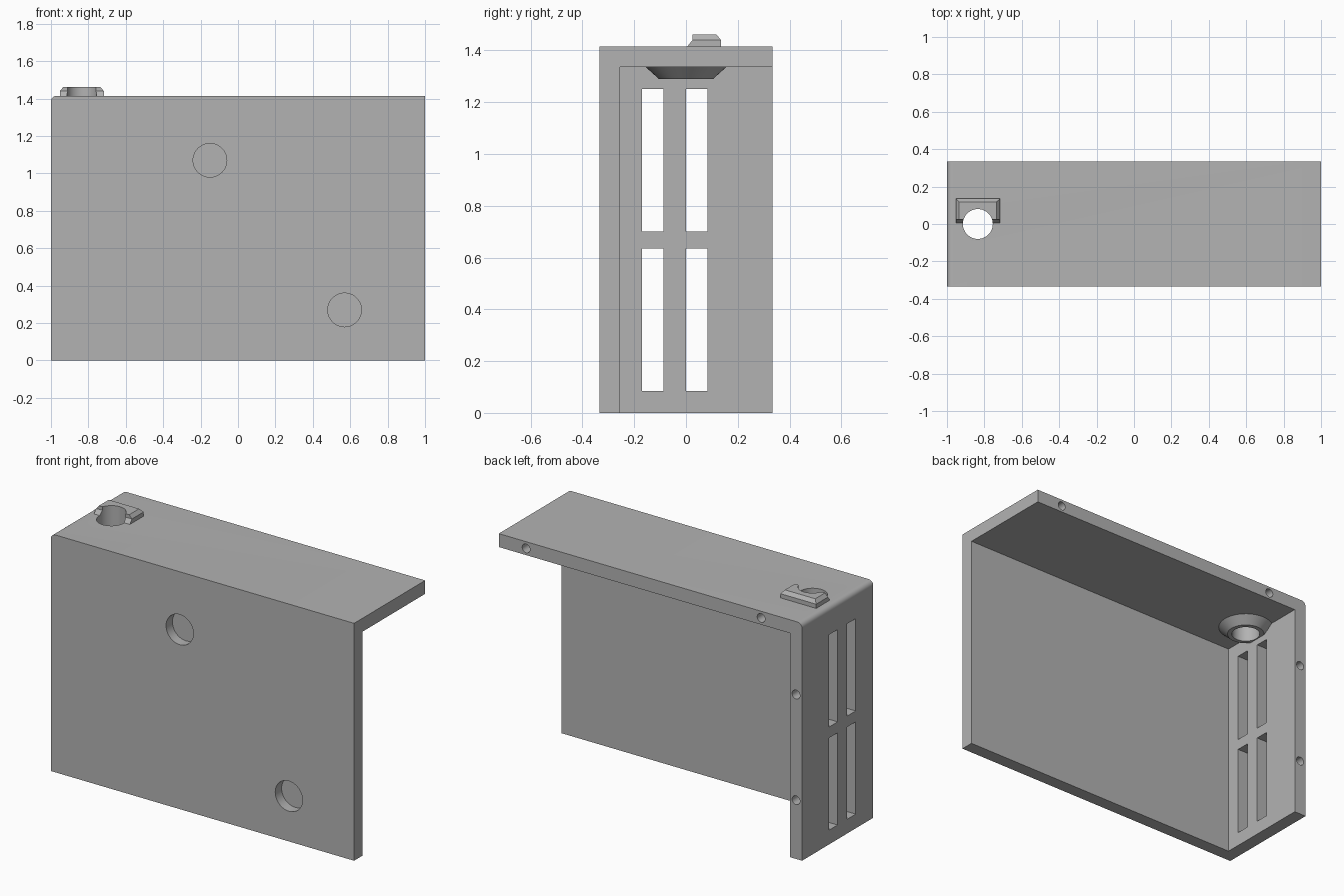
import bpy, bmesh
from math import radians
from mathutils import Matrix, Vector

if "Cube" in bpy.data.objects:
    bpy.data.objects.remove(bpy.data.objects["Cube"], do_unlink=True)

grey = bpy.data.materials.new("plain grey")
grey.use_nodes = True
grey.diffuse_color = (0.45, 0.45, 0.45, 1)
grey.node_tree.nodes["Principled BSDF"].inputs["Base Color"].default_value = (0.45, 0.45, 0.45, 1)

W, D, H, T = 1.0, 0.335, 1.415, 0.08   # half width, half depth, height, wall
BX = -0.835                            # centre of the cable bore


def finish(name, bm):
    bmesh.ops.recalc_face_normals(bm, faces=bm.faces)
    mesh = bpy.data.meshes.new(name)
    bm.to_mesh(mesh)
    bm.free()
    mesh.materials.append(grey)
    obj = bpy.data.objects.new(name, mesh)
    bpy.context.collection.objects.link(obj)
    return obj


def box(name, lo, hi, round_edge=0):
    lo, hi = Vector(lo), Vector(hi)
    bm = bmesh.new()
    bmesh.ops.create_cube(bm, size=1)
    for v in bm.verts:
        v.co = (lo + hi) / 2 + v.co * (hi - lo)
    if round_edge:  # round the upper edge on the -x side
        edges = [e for e in bm.edges
                 if all(v.co.x == lo.x and abs(v.co.z - hi.z) < 1e-5 for v in e.verts)]
        bmesh.ops.bevel(bm, geom=edges, offset=round_edge, segments=6,
                        profile=0.5, affect='EDGES')
    return finish(name, bm)


def cone(name, centre, r_low, r_high, length, axis='Z'):
    bm = bmesh.new()
    turn = Matrix.Rotation(radians(90), 4, 'X') if axis == 'Y' else Matrix()
    bmesh.ops.create_cone(bm, cap_ends=True, segments=48, radius1=r_low, radius2=r_high,
                          depth=length, matrix=Matrix.Translation(centre) @ turn)
    return finish(name, bm)


def cut(target, cutter):
    cutter.hide_render = True
    mod = target.modifiers.new("cut", 'BOOLEAN')
    mod.operation, mod.solver, mod.object = 'DIFFERENCE', 'EXACT', cutter
    bpy.context.view_layer.objects.active = target
    bpy.ops.object.modifier_apply(modifier=mod.name)
    bpy.data.objects.remove(cutter, do_unlink=True)


def bore():
    return cone("bore_cutter", (BX, 0, H), 0.08, 0.08, 0.4)


# Cover: front wall, top plate and one side wall
cover = box("cover", (-W, -D, 0), (W, D, H), 0.03)
cut(cover, box("cavity_cutter", (-W + T, -D + T, -1), (W + 1, D + 1, H - T)))

# Ventilation slots in the side wall
for y in (-0.17, 0.0):
    for z in (0.085, 0.7):
        cut(cover, box("slot_cutter", (-W - 0.1, y, z), (-W + 0.2, y + 0.083, z + 0.55)))

# Round recesses in the front wall
for x, z in ((-0.15, 1.07), (0.57, 0.27)):
    cut(cover, cone("recess_cutter", (x, -D, z), 0.09, 0.09, 0.12, 'Y'))

# Screw holes in the rear rim
for x, z in ((0.82, H - T / 2), (-0.73, H - T / 2), (-W + T / 2, 0.98), (-W + T / 2, 0.35)):
    cut(cover, cone("screw_cutter", (x, D, z), 0.026, 0.026, 0.2, 'Y'))
cut(cover, bore())

# Flared collar under the top plate
collar = cone("collar", (BX, 0, H - T - 0.0225), 0.105, 0.155, 0.045)
cut(collar, bore())

# Chamfered cable clip on top, stacked from rectangular rings
bm = bmesh.new()
rings = []
for z, half, y0, y1 in ((H, 0.118, 0.005, 0.135), (H + 0.025, 0.118, 0.025, 0.135),
                        (H + 0.046, 0.1, 0.025, 0.118)):
    rings.append([bm.verts.new((BX + sx * half, y, z))
                  for sx, y in ((-1, y0), (1, y0), (1, y1), (-1, y1))])
for a, b in zip(rings, rings[1:]):
    for i in range(4):
        j = (i + 1) % 4
        bm.faces.new((a[i], a[j], b[j], b[i]))
bm.faces.new(rings[0])
bm.faces.new(rings[-1])
clip = finish("cable_clip", bm)
cut(clip, bore())

# Smooth the round surfaces, keep the edges sharp
for obj in (cover, collar, clip):
    bpy.ops.object.select_all(action='DESELECT')
    obj.select_set(True)
    bpy.context.view_layer.objects.active = obj
    bpy.ops.object.shade_smooth_by_angle(angle=radians(25))
